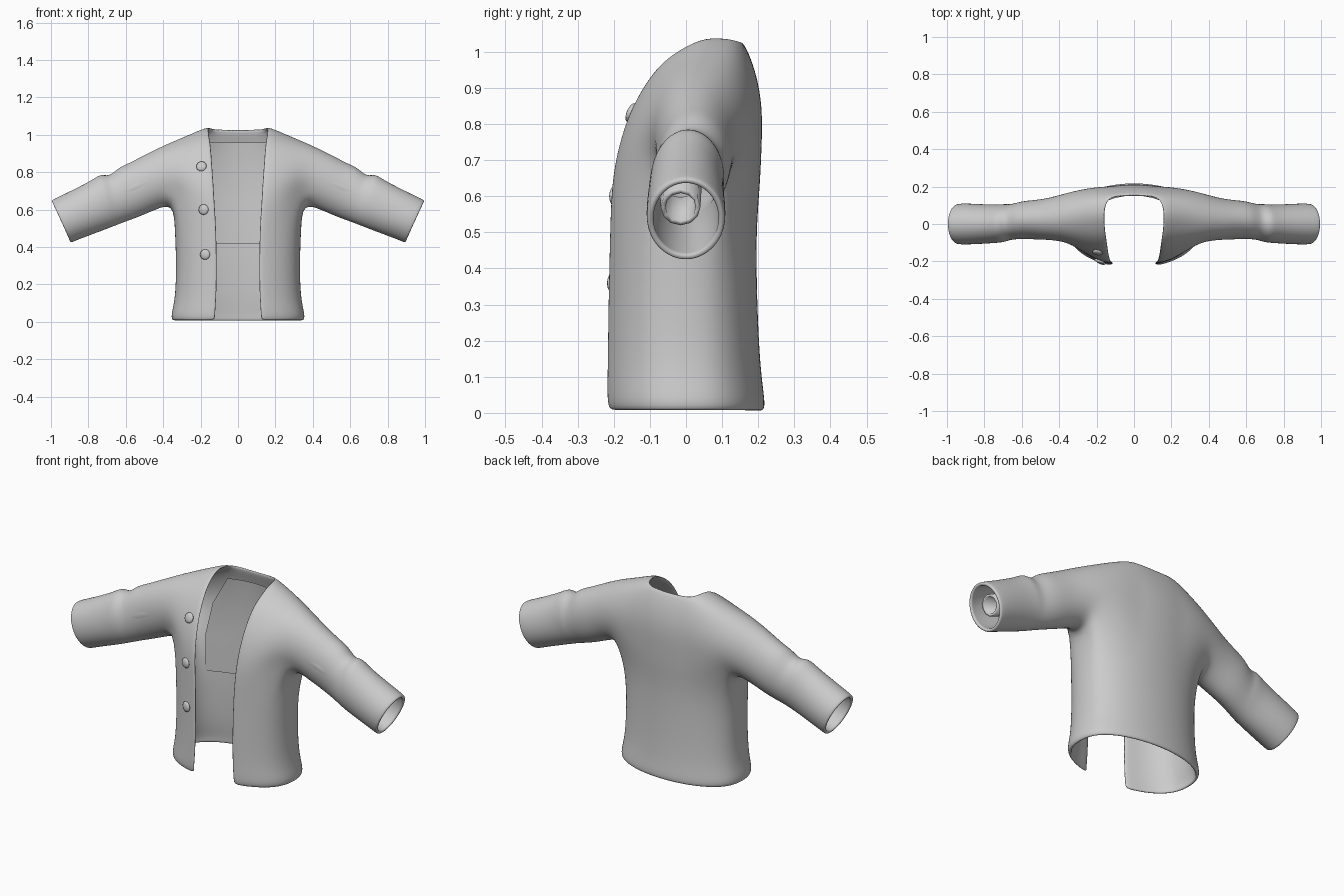
import bpy, bmesh
from math import sin, cos, radians
from mathutils import Vector

cube = bpy.data.objects.get("Cube")
if cube:
    bpy.data.objects.remove(cube)

grey = bpy.data.materials.new("cloth grey")
grey.use_nodes = True
COLOUR = (0.6, 0.6, 0.6, 1)
grey.diffuse_color = COLOUR
grey.node_tree.nodes["Principled BSDF"].inputs["Base Color"].default_value = COLOUR


def finish(bm, name):
    """Turn a bmesh into a smooth grey object."""
    for f in bm.faces:
        f.smooth = True
    mesh = bpy.data.meshes.new(name)
    bm.to_mesh(mesh)
    bm.free()
    mesh.materials.append(grey)
    obj = bpy.data.objects.new(name, mesh)
    bpy.context.collection.objects.link(obj)
    return obj


def skin(bm, rows, closed=False):
    """Fill quads between neighbouring rows of vertices."""
    for a, b in zip(rows, rows[1:]):
        n = len(a)
        for i in range(n if closed else n - 1):
            j = (i + 1) % n
            bm.faces.new((a[i], a[j], b[j], b[i]))


def add_row(bm, points):
    return [bm.verts.new(p) for p in points]


# Sleeve ring angles from the underarm: 12 over the shoulder, 3 below it
PHI = [55 + 250 * k / 11 for k in range(12)] + [332.5, 360, 387.5]


def sleeve_ring(top_x, top_z, low_x, low_z, ry, yc):
    top, low = Vector((top_x, yc, top_z)), Vector((low_x, yc, low_z))
    mid, half = (top + low) / 2, (top - low) / 2
    return [mid - half * cos(radians(p)) - Vector((0, ry * sin(radians(p)), 0))
            for p in PHI]


# Front opening edge, over the neck, and down the back
neck = [Vector(p) for p in (
    (.125, -.212, .63), (.13, -.192, .74), (.138, -.155, .85), (.145, -.095, .95),
    (.155, -.04, 1.0), (.16, .04, 1.045), (.155, .10, 1.045), (.13, .15, 1.037),
    (.13, .185, .95), (.13, .203, .85), (.13, .2, .74), (.13, .195, .63))]

# Sleeve sections: top x, top z, underside x, underside z, y radius, y centre
sections = (
    (.40, .945, .345, .63, .13, .035), (.50, .895, .44, .595, .112, .025),
    (.59, .848, .52, .56, .104, .025), (.64, .827, .575, .54, .102, .02),
    (.69, .778, .63, .52, .096, .01), (.735, .796, .66, .508, .105, .005),
    (.78, .76, .70, .492, .104, 0), (.92, .69, .82, .448, .112, 0),
    (.985, .66, .88, .424, .112, 0), (1.0, .65, .893, .418, .108, 0))

bm = bmesh.new()
rings = [add_row(bm, sleeve_ring(*s)) for s in sections]
skin(bm, rings, closed=True)

# Shoulder and chest panels from the neck edge to the armhole
arches = []
for t in (0, 1 / 3, 2 / 3):
    pts = []
    for a, b in zip(neck, rings[0]):
        p = a.lerp(b.co, t)
        p.y = a.y + (b.co.y - a.y) * t ** 1.8
        pts.append(p)
    arches.append(add_row(bm, pts))
arches.append(rings[0][:12])
skin(bm, arches)

# Upper back centre panel
half_back = add_row(bm, [(p.x / 2, p.y + .008, p.z - .004) for p in neck[7:]])
mid_back = add_row(bm, [(0, p.y + .01, p.z - .006) for p in neck[7:]])
skin(bm, [arches[0][7:], half_back, mid_back])

# Lower body: columns from the front edge round the side to the back centre
pit = rings[0][12:]
waist = [a[0] for a in arches] + pit[::-1] + [a[11] for a in arches[::-1]]
waist += [half_back[-1], mid_back[-1]]
body = [waist]
for z, w, front, back in ((.5, .34, .227, .195), (.3, .332, .232, .198),
                          (.12, .338, .234, .207), (.035, .362, .236, .22),
                          (.005, .354, .228, .218)):
    pts = []
    for i in range(len(waist)):
        th = radians(-70 + 160 * i / (len(waist) - 1))
        depth = -front if th < 0 else back
        x = 0 if i == len(waist) - 1 else w * cos(th)
        pts.append((x, depth * abs(sin(th)) ** .8, z))
    body.append(add_row(bm, pts))
skin(bm, body)

bmesh.ops.recalc_face_normals(bm, faces=bm.faces)
bm.normal_update()
rear = max(bm.faces, key=lambda f: f.calc_center_median().y)
if rear.normal.y < 0:
    bmesh.ops.reverse_faces(bm, faces=bm.faces)
jacket = finish(bm, "jacket_shell")
mirror = jacket.modifiers.new("Mirror", 'MIRROR')
mirror.merge_threshold = .002
solid = jacket.modifiers.new("Thickness", 'SOLIDIFY')
solid.thickness = .018
solid.offset = -1
jacket.modifiers.new("Smooth", 'SUBSURF').levels = 2
jacket.modifiers["Smooth"].render_levels = 2

# Back lining panel
bm = bmesh.new()
rows = []
for z, w, yc, drop in ((.42, .27, .165, .065), (.63, .27, .165, .065),
                       (.8, .24, .17, .05), (.96, .15, .152, .03)):
    rows.append(add_row(bm, [(w * u / 6, yc - drop * (u / 6) ** 2, z)
                             for u in range(-6, 7)]))
skin(bm, rows)
finish(bm, "back_lining")

# Narrow inner sleeves, open at the cuff
for side, name in ((1, "left_inner_sleeve"), (-1, "right_inner_sleeve")):
    bm = bmesh.new()
    rows = []
    for cx, cz, r in ((.45, .76, .07), (.7, .655, .06), (.9, .57, .055), (.9, .57, .042),
                      (.75, .635, .042)):
        rows.append(add_row(bm, [
            (side * (cx + .4 * r * cos(a)), -.015 + r * sin(a), cz + .92 * r * cos(a))
            for a in (radians(30 * i) for i in range(12))]))
    skin(bm, rows, closed=True)
    bmesh.ops.recalc_face_normals(bm, faces=bm.faces)
    finish(bm, name)

# Buttons set on the right front edge
bpy.context.view_layer.update()
shell = jacket.evaluated_get(bpy.context.evaluated_depsgraph_get())
for i, (x, z) in enumerate(((-.195, .83), (-.183, .6), (-.175, .36))):
    hit, spot, normal, _ = shell.ray_cast(Vector((x, -1, z)), Vector((0, 1, 0)))
    bm = bmesh.new()
    bmesh.ops.create_uvsphere(bm, u_segments=16, v_segments=8, radius=.028)
    for v in bm.verts:
        v.co.z *= .4
    button = finish(bm, "button_%d" % (i + 1))
    button.location = spot + normal * .004
    button.rotation_euler = normal.to_track_quat('Z', 'Y').to_euler()
